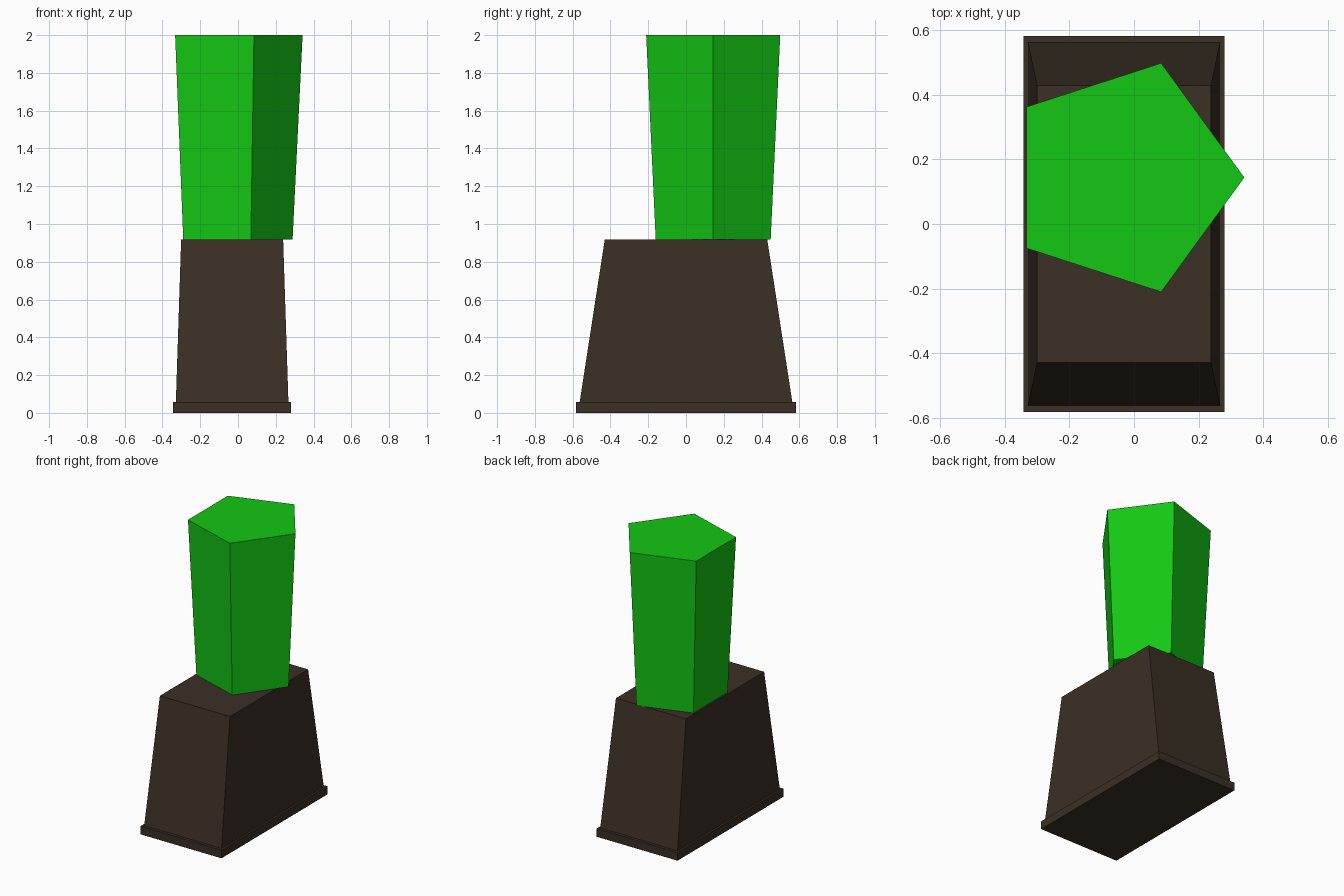
import bpy
import bmesh
from math import cos, sin, tau

cube = bpy.data.objects.get("Cube")
if cube:
    bpy.data.objects.remove(cube, do_unlink=True)

CENTRE_X = -0.031


def material(name, rgb):
    mat = bpy.data.materials.new(name)
    mat.use_nodes = True
    colour = (*rgb, 1.0)
    mat.diffuse_color = colour
    mat.node_tree.nodes["Principled BSDF"].inputs["Base Color"].default_value = colour
    return mat


def rectangle(half_x, half_y):
    return [(-half_x, -half_y), (half_x, -half_y), (half_x, half_y), (-half_x, half_y)]


def polygon(sides, radius):
    return [(radius * cos(tau * i / sides), radius * sin(tau * i / sides)) for i in range(sides)]


def frustum(name, bottom, top, z0, z1, y, mat):
    """Closed tapered block between two matching outlines."""
    bm = bmesh.new()
    low = [bm.verts.new((px, py, z0)) for px, py in bottom]
    high = [bm.verts.new((px, py, z1)) for px, py in top]
    bm.faces.new(low[::-1])
    bm.faces.new(high)
    n = len(low)
    for i in range(n):
        j = (i + 1) % n
        bm.faces.new((low[i], low[j], high[j], high[i]))
    mesh = bpy.data.meshes.new(name)
    bm.to_mesh(mesh)
    bm.free()
    mesh.materials.append(mat)
    obj = bpy.data.objects.new(name, mesh)
    obj.location = (CENTRE_X, y, 0)
    bpy.context.collection.objects.link(obj)
    return obj


brown = material("dark brown", (0.043, 0.029, 0.019))
green = material("bright green", (0.007, 0.57, 0.007))

# Thin plinth, tapered pedestal and flared five-sided column
foot = rectangle(0.312, 0.583)
frustum("plinth", foot, foot, 0, 0.057, 0, brown)
frustum("pedestal", rectangle(0.298, 0.563), rectangle(0.27, 0.43), 0.057, 0.918, 0, brown)
frustum("column", polygon(5, 0.32), polygon(5, 0.373), 0.919, 2.0, 0.144, green)
